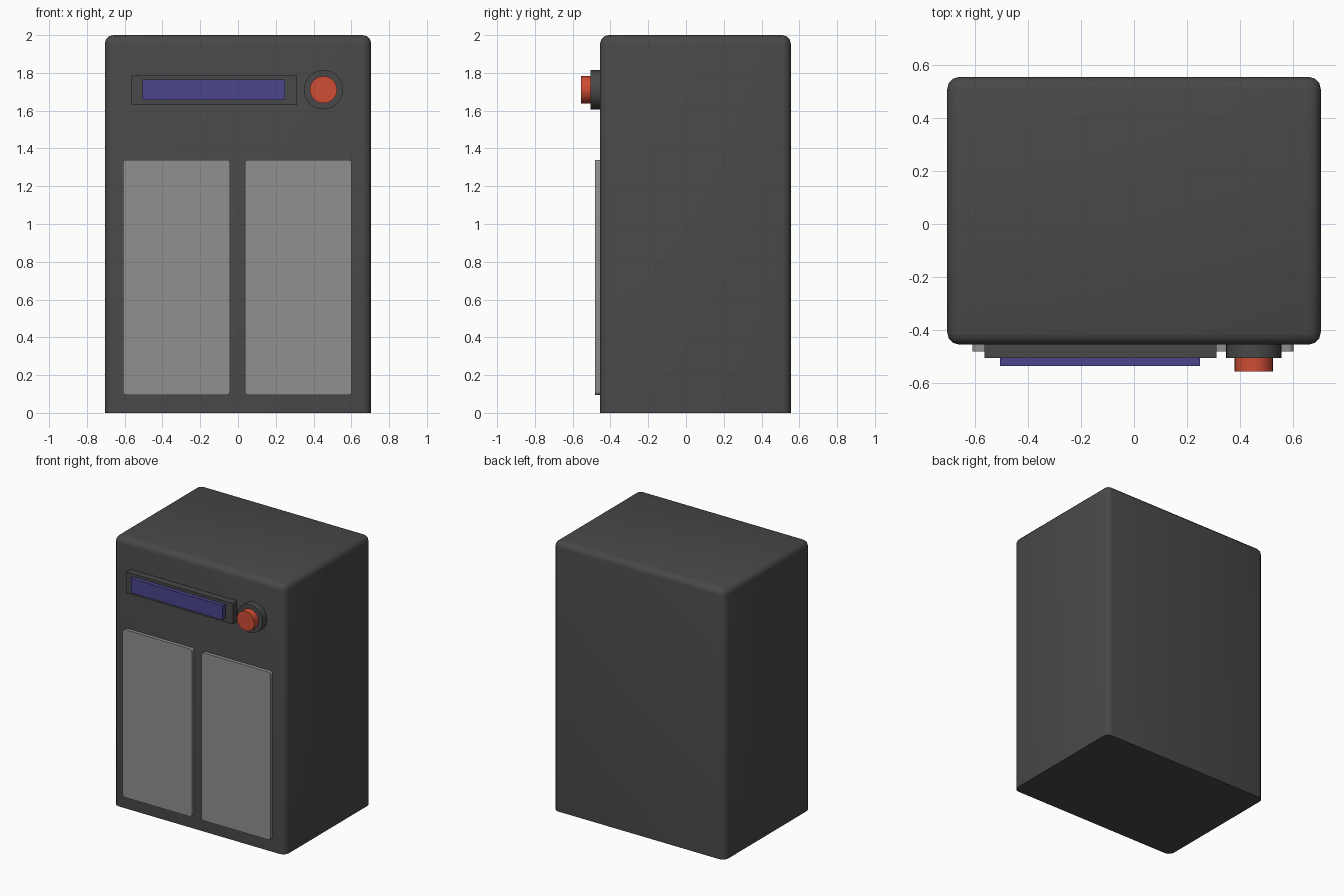
import bpy, bmesh, math
from mathutils import Matrix, Vector

if "Cube" in bpy.data.objects:
    bpy.data.objects.remove(bpy.data.objects["Cube"])


def material(name, rgb):
    m = bpy.data.materials.new(name)
    m.diffuse_color = (*rgb, 1)
    m.use_nodes = True
    m.node_tree.nodes["Principled BSDF"].inputs["Base Color"].default_value = m.diffuse_color
    return m


DARK = material("dark_grey", (0.065, 0.065, 0.065))
PANEL = material("panel_grey", (0.28, 0.28, 0.28))
BLUE = material("screen_blue", (0.07, 0.06, 0.26))
RED = material("button_red", (0.62, 0.075, 0.035))


def finish(bm, name, mat):
    mesh = bpy.data.meshes.new(name)
    bm.to_mesh(mesh)
    bm.free()
    ob = bpy.data.objects.new(name, mesh)
    bpy.context.collection.objects.link(ob)
    mesh.materials.append(mat)
    bpy.ops.object.select_all(action='DESELECT')
    ob.select_set(True)
    bpy.context.view_layer.objects.active = ob
    bpy.ops.object.shade_smooth_by_angle(angle=math.radians(35))
    return ob


def box(name, lo, hi, mat, radius=0, segments=3, rounded=None):
    """Box from corner to corner; 'rounded' picks which edges get bevelled."""
    lo, hi = Vector(lo), Vector(hi)
    bm = bmesh.new()
    bmesh.ops.create_cube(bm, size=1, matrix=Matrix.Translation((lo + hi) / 2)
                          @ Matrix.Diagonal((*(hi - lo), 1)))
    if radius:
        edges = [e for e in bm.edges if rounded(*[v.co for v in e.verts])]
        bmesh.ops.bevel(bm, geom=edges, offset=radius, segments=segments,
                        profile=0.5, affect='EDGES')
    return finish(bm, name, mat)


def disc(name, x, z, radius, y0, y1, mat):
    """Cylinder along y."""
    bm = bmesh.new()
    bmesh.ops.create_cone(bm, cap_ends=True, segments=32, radius1=radius,
                          radius2=radius, depth=y1 - y0,
                          matrix=Matrix.Translation((x, (y0 + y1) / 2, z))
                          @ Matrix.Rotation(math.pi / 2, 4, 'X'))
    return finish(bm, name, mat)


FRONT = -0.455

# Cabinet: rounded everywhere except around the base
box("cabinet_body", (-0.705, FRONT, 0), (0.705, 0.555, 2), DARK, 0.045, 3,
    lambda a, b: max(a.z, b.z) > 1)

# Two door panels with rounded corners
for side, x0, x1 in (("left", -0.61, -0.042), ("right", 0.036, 0.602)):
    box(side + "_door_panel", (x0, -0.481, 0.095), (x1, FRONT + 0.02, 1.34), PANEL,
        0.018, 3, lambda a, b: abs(a.y - b.y) > 0.01)

# Display
box("display_frame", (-0.565, -0.506, 1.63), (0.312, FRONT + 0.02, 1.785), DARK)
box("display_screen", (-0.505, -0.536, 1.657), (0.25, -0.49, 1.765), BLUE)

# Push button on its collar
disc("button_collar", 0.452, 1.711, 0.104, -0.506, FRONT + 0.02, DARK)
disc("button", 0.452, 1.711, 0.072, -0.556, -0.49, RED)
